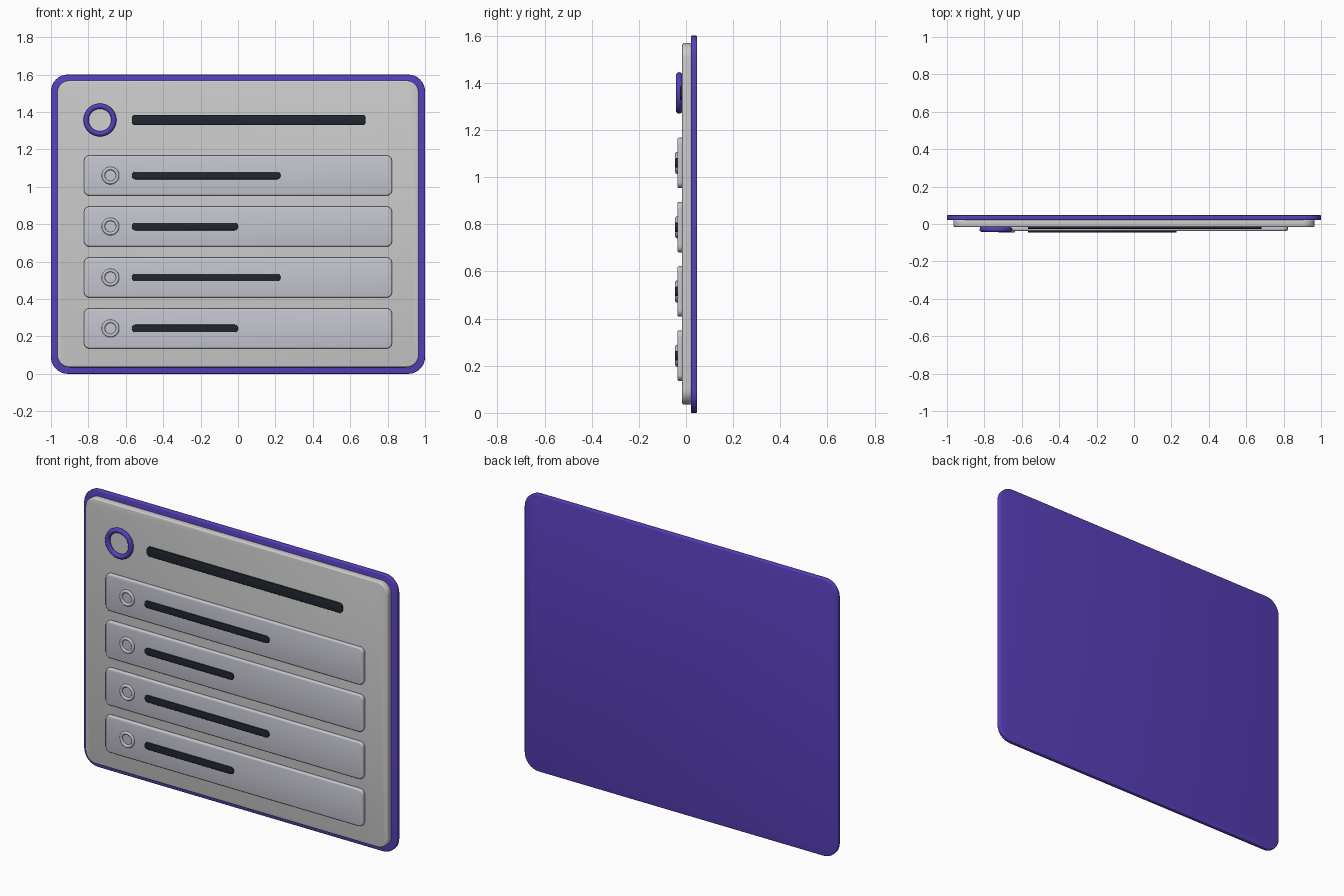
import bpy, bmesh
from math import sin, cos, pi, radians

if "Cube" in bpy.data.objects:
    bpy.data.objects.remove(bpy.data.objects["Cube"])


def material(name, rgb):
    m = bpy.data.materials.new(name)
    m.diffuse_color = (*rgb, 1)
    m.use_nodes = True
    m.node_tree.nodes["Principled BSDF"].inputs["Base Color"].default_value = m.diffuse_color
    return m


PURPLE = material("purple", (0.10, 0.05, 0.50))
DARK = material("dark", (0.015, 0.02, 0.03))
PANEL = material("panel_white", (0.70, 0.70, 0.72))
LILAC = material("lilac_grey", (0.56, 0.56, 0.63))


def finish(ob, name, mat):
    ob.name = name
    ob.data.materials.append(mat)
    bpy.ops.object.select_all(action='DESELECT')
    ob.select_set(True)
    bpy.context.view_layer.objects.active = ob
    bpy.ops.object.shade_smooth_by_angle(angle=radians(35))


def slab(name, x0, x1, z0, z1, front, back, radius, bevel, mat):
    """Upright plate with rounded corners and softened front and back rims."""
    bm = bmesh.new()
    verts = []
    corners = [(x1 - radius, z1 - radius), (x0 + radius, z1 - radius),
               (x0 + radius, z0 + radius), (x1 - radius, z0 + radius)]
    for i, (cx, cz) in enumerate(corners):
        for k in range(9):
            a = (i + k / 8) * pi / 2
            verts.append(bm.verts.new((cx + radius * cos(a), front,
                                       cz + radius * sin(a))))
    face = bm.faces.new(verts)
    grown = bmesh.ops.extrude_face_region(bm, geom=[face])["geom"]
    for v in grown:
        if isinstance(v, bmesh.types.BMVert):
            v.co.y = back
    bmesh.ops.recalc_face_normals(bm, faces=bm.faces)
    rims = [e for e in bm.edges if e.calc_face_angle() > radians(60)]
    bmesh.ops.bevel(bm, geom=rims, offset=bevel, segments=3, profile=0.5,
                    affect='EDGES')
    mesh = bpy.data.meshes.new(name)
    bm.to_mesh(mesh)
    bm.free()
    ob = bpy.data.objects.new(name, mesh)
    bpy.context.collection.objects.link(ob)
    finish(ob, name, mat)


def ring(name, x, y, z, major, minor, mat):
    bpy.ops.mesh.primitive_torus_add(
        location=(x, y, z), rotation=(pi / 2, 0, 0), major_segments=40,
        minor_segments=12, major_radius=major, minor_radius=minor)
    finish(bpy.context.object, name, mat)


# Backing plate and front panel
slab("back_plate", -1, 1, 0, 1.6, 0.021, 0.047, 0.09, 0.005, PURPLE)
slab("front_panel", -0.966, 0.966, 0.035, 1.568, -0.016, 0.024, 0.065, 0.008, PANEL)

# Header: round icon frame and heading bar
ring("header_ring", -0.738, -0.029, 1.357, 0.074, 0.014, PURPLE)
slab("heading_bar", -0.567, 0.682, 1.329, 1.385, -0.026, -0.012, 0.02, 0.003, DARK)

# Four answer rows, each with a selector ring and a bar
for i in range(4):
    z = 1.06 - i * 0.2725
    end = 0.227 if i % 2 == 0 else 0.0
    slab(f"option_row_{i + 1}", -0.823, 0.823, z - 0.107, z + 0.107,
         -0.037, -0.012, 0.028, 0.008, LILAC)
    ring(f"option_ring_{i + 1}", -0.682, -0.037, z, 0.038, 0.009, LILAC)
    slab(f"option_bar_{i + 1}", -0.567, end, z - 0.02, z + 0.02,
         -0.045, -0.033, 0.018, 0.003, DARK)
